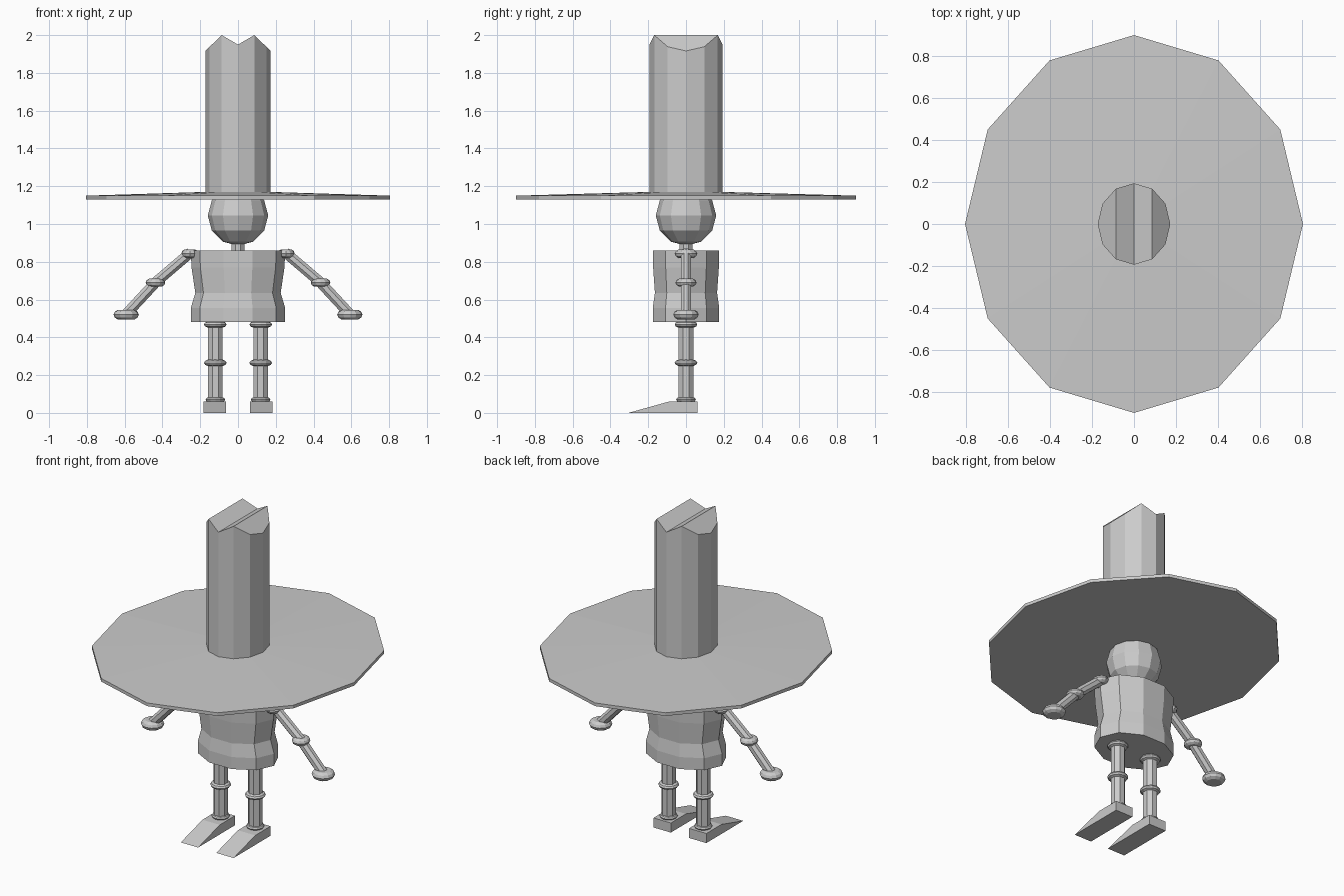
import bpy
from math import cos, sin, pi
from mathutils import Vector

if "Cube" in bpy.data.objects:
    bpy.data.objects.remove(bpy.data.objects["Cube"])


def make(name, verts, faces, mirror=False):
    mesh = bpy.data.meshes.new(name)
    mesh.from_pydata(verts, [], faces)
    obj = bpy.data.objects.new(name, mesh)
    bpy.context.collection.objects.link(obj)
    if mirror:
        obj.modifiers.new("mirror", 'MIRROR').use_mirror_merge = False
    return obj


def loft(name, rings, n=12, x=0, phase=0, mirror=False, cap_top=True):
    """Stack elliptical rings (rx, ry, z), bottom to top."""
    verts = [(x + rx * cos(phase + 2 * pi * i / n), ry * sin(phase + 2 * pi * i / n), z)
             for rx, ry, z in rings for i in range(n)]
    faces = [(k * n + i, k * n + (i + 1) % n, (k + 1) * n + (i + 1) % n, (k + 1) * n + i)
             for k in range(len(rings) - 1) for i in range(n)]
    faces.append(tuple(reversed(range(n))))
    if cap_top:
        faces.append(tuple(range(len(verts) - n, len(verts))))
    return make(name, verts, faces, mirror)


def joint(name, x, z, rx, ry, h):
    """Flattened, rounded disc on both sides of the body."""
    prof = [(.65, -1), (.9, -.6), (1, 0), (.9, .6), (.65, 1)]
    loft(name, [(rx * s, ry * s, z + h * t) for s, t in prof], 12, x, mirror=True)


def tube(name, a, b, r, n=8):
    """Faceted tube between two points in the xz plane, mirrored."""
    a, b = Vector((a[0], 0, a[1])), Vector((b[0], 0, b[1]))
    v, d = Vector((0, 1, 0)), (b - a).normalized()
    u = v.cross(d)
    verts = [p + (u * cos(2 * pi * (i + .5) / n) + v * sin(2 * pi * (i + .5) / n)) * r
             for p in (a, b) for i in range(n)]
    faces = [(i, (i + 1) % n, n + (i + 1) % n, n + i) for i in range(n)]
    faces += [tuple(reversed(range(n))), tuple(range(n, 2 * n))]
    make(name, verts, faces, True)


# Hat brim
loft("hat_brim", [(.805, .9, 1.13), (.805, .9, 1.15), (.17, .19, 1.17)])

# Hat crown with a creased, double-peaked top
def crease(x):
    x = abs(x)
    return 1.95 + .05 * x / .0865 if x < .0866 else 2 - .97 * (x - .0865)

N = 12
ring = [(.173 * cos(2 * pi * i / N), .194 * sin(2 * pi * i / N)) for i in range(N)]
verts = [(x, y, 1.14) for x, y in ring] + [(x, y, crease(x)) for x, y in ring]
faces = [(i, (i + 1) % N, N + (i + 1) % N, N + i) for i in range(N)]
faces.append(tuple(reversed(range(N))))
for strip in ((10, 11, 0, 1, 2), (2, 3, 9, 10), (3, 4, 8, 9), (4, 5, 6, 7, 8)):
    faces.append(tuple(N + i for i in strip))
make("hat_crown", verts, faces)

# Head and neck
bpy.ops.mesh.primitive_uv_sphere_add(segments=12, ring_count=6, radius=.16, location=(0, 0, 1.045))
bpy.context.object.name = "head"
loft("neck", [(.038, .038, .84), (.038, .038, .93)], 8, phase=pi / 8)

# Torso with a pinched waist
loft("torso", [(.25, .185, .48), (.25, .185, .555), (.226, .173, .635),
               (.246, .183, .77), (.25, .185, .86)], 10)

# Arms
joint("shoulder", .255, .843, .045, .06, .022)
tube("upper_arm", (.25, .85), (.44, .688), .03)
joint("elbow", .437, .69, .052, .056, .021)
tube("forearm", (.437, .69), (.59, .525), .03)
joint("hand", .592, .52, .067, .067, .026)

# Legs
tube("leg", (.12, .05), (.12, .49), .042)
joint("hip", .12, .468, .06, .06, .017)
joint("knee", .12, .265, .06, .06, .017)
joint("ankle", .12, .07, .052, .052, .015)

# Wedge feet pointing forward
side = [(.06, 0), (.06, .06), (-.09, .06), (-.305, 0)]
verts = [(x, y, z) for x in (.063, .183) for y, z in side]
faces = [(0, 1, 2, 3), (7, 6, 5, 4)] + [(i, 4 + i, 4 + (i + 1) % 4, (i + 1) % 4) for i in range(4)]
make("foot", verts, faces, True)
